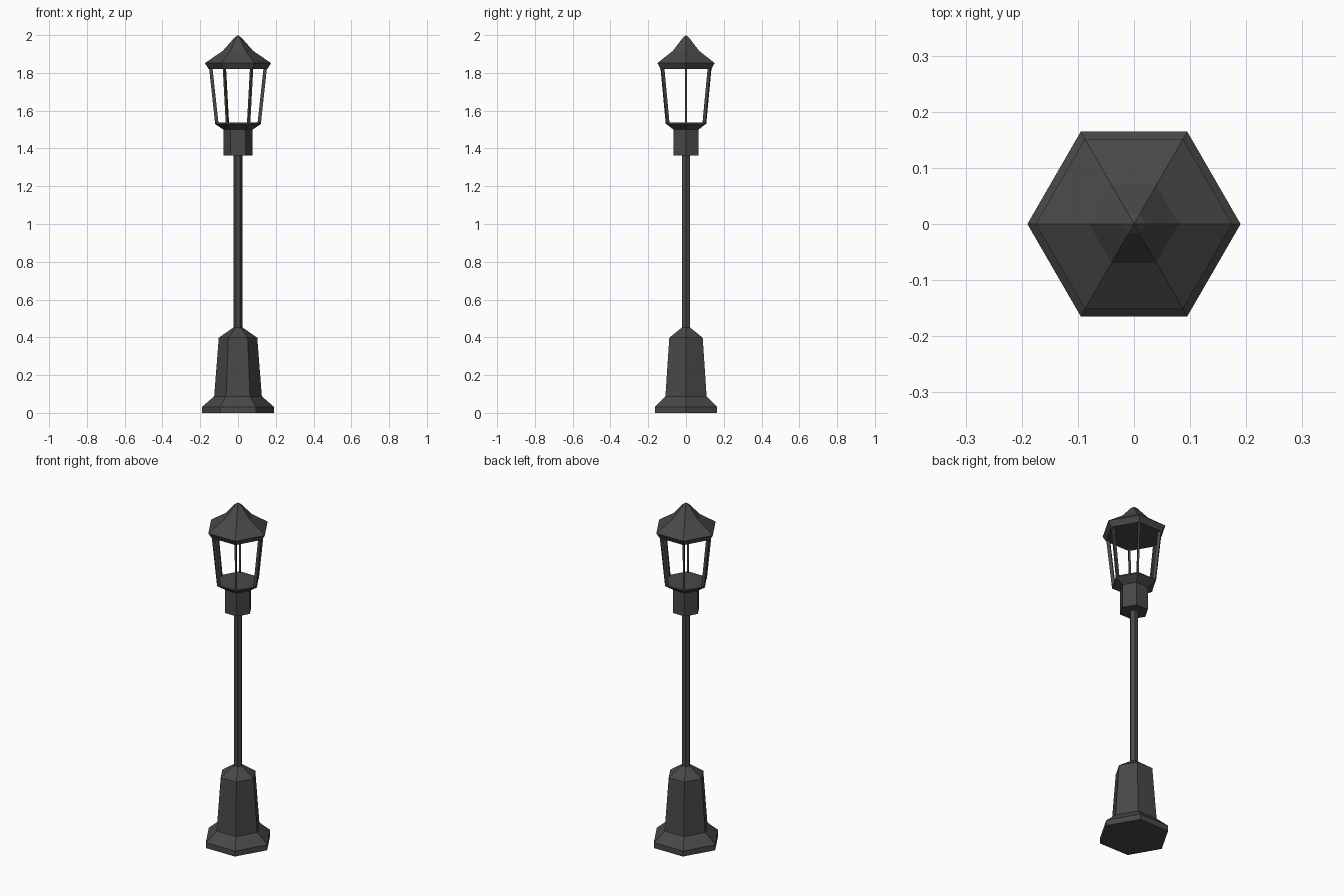
import bpy, bmesh, math
from mathutils import Vector

if "Cube" in bpy.data.objects:
    bpy.data.objects.remove(bpy.data.objects["Cube"])

iron = bpy.data.materials.new("dark iron")
iron.diffuse_color = (0.065, 0.065, 0.065, 1)
iron.use_nodes = True
iron.node_tree.nodes["Principled BSDF"].inputs["Base Color"].default_value = iron.diffuse_color


def finish(name, bm):
    bmesh.ops.recalc_face_normals(bm, faces=bm.faces)
    mesh = bpy.data.meshes.new(name)
    bm.to_mesh(mesh)
    bm.free()
    mesh.materials.append(iron)
    obj = bpy.data.objects.new(name, mesh)
    bpy.context.collection.objects.link(obj)
    return obj


def hex_stack(name, profile):
    """Closed six-sided solid through (radius, height) rings; radius 0 is a tip."""
    bm = bmesh.new()
    rings = []
    for r, z in profile:
        if r == 0:
            rings.append([bm.verts.new((0, 0, z))] * 6)
        else:
            rings.append([bm.verts.new((r * math.cos(i * math.pi / 3),
                                        r * math.sin(i * math.pi / 3), z)) for i in range(6)])
    for a, b in zip(rings, rings[1:]):
        for i in range(6):
            j = (i + 1) % 6
            corners = [a[i], a[j], b[j], b[i]]
            bm.faces.new(list(dict.fromkeys(corners)))
    for ring, (r, _) in ((rings[0], profile[0]), (rings[-1], profile[-1])):
        if r:
            bm.faces.new(ring)
    return finish(name, bm)


# Flared foot and tapered pedestal
hex_stack("pedestal", [(0.19, 0), (0.19, 0.032), (0.126, 0.088),
                       (0.102, 0.398), (0.023, 0.453)])
# Slim pole
hex_stack("pole", [(0.023, 0.44), (0.023, 1.37)])
# Collar with flared lantern floor
hex_stack("lantern_collar", [(0.077, 1.363), (0.077, 1.50), (0.122, 1.53), (0.122, 1.537)])
# Roof with bevelled eave and stepped cap
hex_stack("lantern_roof", [(0.155, 1.82), (0.175, 1.852), (0.08, 1.917),
                           (0.02, 1.985), (0, 2.0)])

# Six leaning corner bars
for k in range(6):
    angle = k * math.pi / 3
    out = Vector((math.cos(angle), math.sin(angle), 0))
    side = Vector((-math.sin(angle), math.cos(angle), 0)) * 0.005
    bm = bmesh.new()
    ends = []
    for r, z in ((0.121, 1.53), (0.153, 1.825)):
        ends.append([bm.verts.new(out * rr + side * s + Vector((0, 0, z)))
                     for rr, s in ((r, 1), (r, -1), (r - 0.018, -1), (r - 0.018, 1))])
    for i in range(4):
        j = (i + 1) % 4
        bm.faces.new((ends[0][i], ends[0][j], ends[1][j], ends[1][i]))
    bm.faces.new(ends[0])
    bm.faces.new(ends[1])
    finish(f"corner_bar_{k + 1}", bm)
